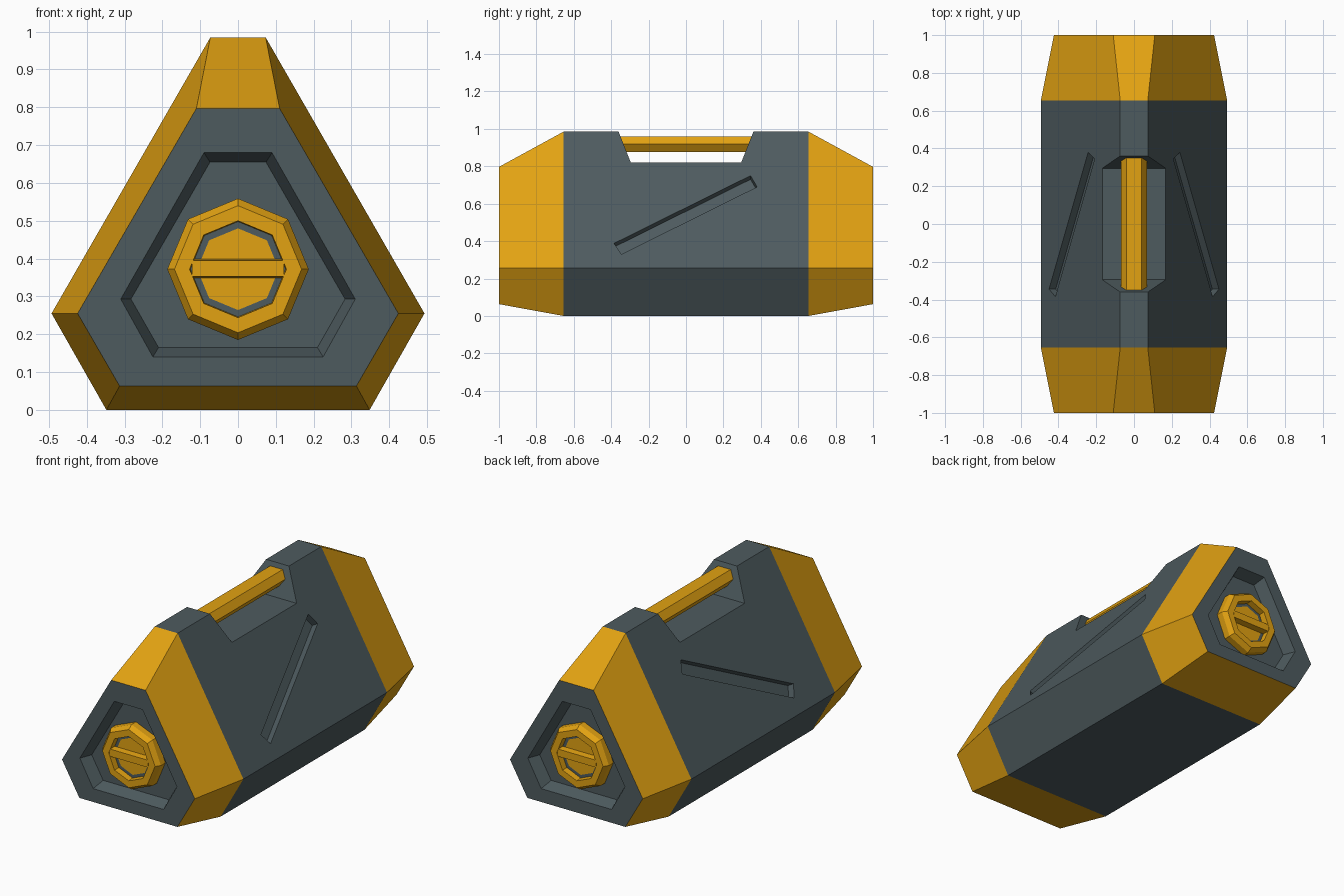
import bpy, bmesh, math
from mathutils import Vector

if "Cube" in bpy.data.objects:
    bpy.data.objects.remove(bpy.data.objects["Cube"])


def material(name, rgb):
    m = bpy.data.materials.new(name)
    m.diffuse_color = (*rgb, 1)
    m.use_nodes = True
    m.node_tree.nodes["Principled BSDF"].inputs["Base Color"].default_value = m.diffuse_color
    return m


GREY = material("slate grey", (0.076, 0.105, 0.114))
ORANGE = material("amber orange", (0.76, 0.36, 0.006))


def loft(name, rings, mats, band_mats=None):
    """Skin a list of equal-length point rings and cap both ends."""
    bm = bmesh.new()
    loops = [[bm.verts.new(p) for p in ring] for ring in rings]
    n = len(loops[0])
    for k, (a, b) in enumerate(zip(loops, loops[1:])):
        for i in range(n):
            j = (i + 1) % n
            f = bm.faces.new((a[i], a[j], b[j], b[i]))
            f.material_index = band_mats[k] if band_mats else 0
    bm.faces.new(loops[0])
    bm.faces.new(loops[-1])
    bmesh.ops.recalc_face_normals(bm, faces=bm.faces[:])
    me = bpy.data.meshes.new(name)
    bm.to_mesh(me)
    bm.free()
    ob = bpy.data.objects.new(name, me)
    bpy.context.collection.objects.link(ob)
    for m in mats:
        me.materials.append(m)
    return ob


def hexagon(y, half):
    """Truncated triangle, symmetric in x, at depth y."""
    pts = list(half) + [(-x, z) for x, z in reversed(half)]
    return [(x, y, z) for x, z in pts]


def octagon(y, r, zc=0.372):
    return [(r * math.sin(i * math.pi / 4), y, zc + r * math.cos(i * math.pi / 4)) for i in range(8)]


# Body: truncated-triangle prism with tapered ends and a recess in each end
MID = [(0.073, 0.985), (0.493, 0.255), (0.348, 0.0)]
END = [(0.110, 0.797), (0.424, 0.255), (0.313, 0.063)]
RIM = [(0.090, 0.680), (0.310, 0.293), (0.225, 0.140)]
FLOOR = [(0.074, 0.655), (0.283, 0.293), (0.210, 0.165)]
front = [(-0.93, FLOOR), (-1.0, RIM), (-1.0, END), (-0.655, MID)]
sections = front + [(-y, h) for y, h in reversed(front)]
body = loft("case_body", [hexagon(y, h) for y, h in sections],
            [GREY, ORANGE], [0, 0, 1, 0, 1, 0, 0])

# Cutter for the handle notch
notch = [(-0.3664, 1.0), (0.3664, 1.0), (0.295, 0.82), (-0.295, 0.82)]
cutters = [loft("notch_cutter", [[(x, y, z) for y, z in notch] for x in (-0.4, 0.4)], [GREY])]

# Cutters for the diagonal side grooves
groove = [(-0.385, 0.388), (0.345, 0.75), (0.38, 0.69), (-0.345, 0.33)]
for s in (-1, 1):
    normal = Vector((0.867 * s, 0, 0.499))
    flat = [Vector((s * (0.073 + (0.985 - z) * 0.5753), y, z)) for y, z in groove]
    cutters.append(loft("groove_cutter", [[p + normal * d for p in flat] for d in (-0.04, 0.03)], [GREY]))

bpy.context.view_layer.objects.active = body
for c in cutters:
    c.hide_render = True
    mod = body.modifiers.new("cut", "BOOLEAN")
    mod.operation = "DIFFERENCE"
    mod.solver = "EXACT"
    mod.object = c
    bpy.ops.object.modifier_apply(modifier=mod.name)
for c in cutters:
    bpy.data.objects.remove(c)

# Carry handle: six-sided bar spanning the notch
section = [(0.04, 0.96), (0.068, 0.918), (0.04, 0.877)]
loft("carry_handle", [hexagon(y, section) for y in (-0.38, 0.38)], [ORANGE])

# Octagonal end knobs with a dished centre and a grip bar
for s, side in ((-1, "front"), (1, "back")):
    steps = [(0.93, 0.187), (0.97, 0.187), (0.997, 0.168), (0.997, 0.128), (0.96, 0.126), (0.96, 0.108)]
    loft(side + "_knob", [octagon(s * y, r) for y, r in steps],
         [ORANGE, GREY], [0, 0, 0, 0, 1])
    bar = [(0.95, 0.026), (0.996, 0.021)]
    loft(side + "_knob_grip",
         [[(x, s * y, 0.374 + z) for x, z in ((-0.122, -h), (0.122, -h), (0.122, h), (-0.122, h))]
          for y, h in bar], [ORANGE])
